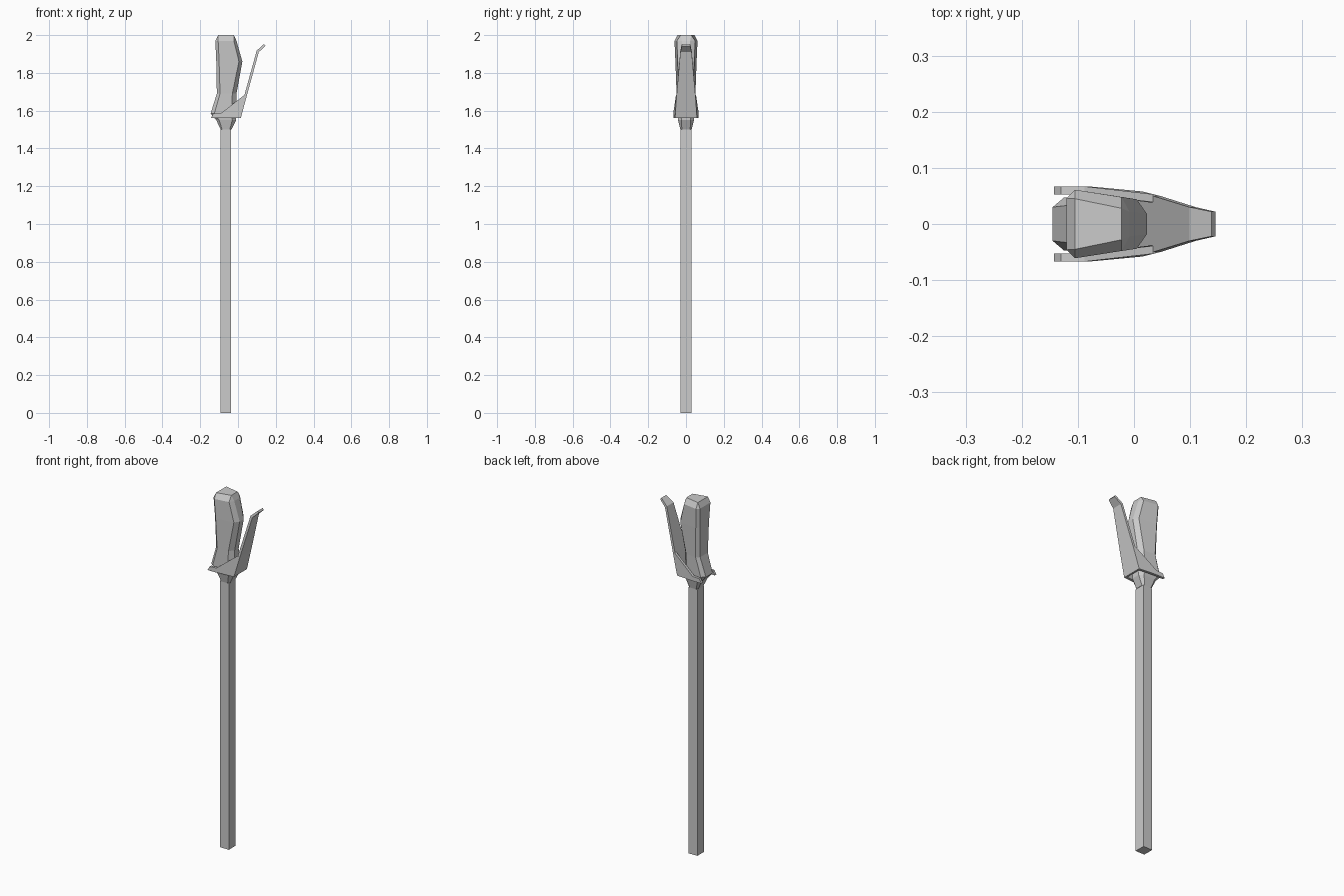
import bpy
import bmesh


def loft(name, rings):
    """Skin a list of equal-length point rings and cap both ends."""
    bm = bmesh.new()
    loops = [[bm.verts.new(p) for p in ring] for ring in rings]
    n = len(loops[0])
    for a, b in zip(loops, loops[1:]):
        for i in range(n):
            j = (i + 1) % n
            bm.faces.new((a[i], a[j], b[j], b[i]))
    bm.faces.new(loops[0][::-1])
    bm.faces.new(loops[-1])
    bmesh.ops.remove_doubles(bm, verts=bm.verts[:], dist=0.0001)
    bmesh.ops.recalc_face_normals(bm, faces=bm.faces[:])
    mesh = bpy.data.meshes.new(name)
    bm.to_mesh(mesh)
    bm.free()
    ob = bpy.data.objects.new(name, mesh)
    bpy.context.collection.objects.link(ob)
    return ob


# Square pole
def square(z):
    return [(-0.092, -0.03, z), (-0.036, -0.03, z), (-0.036, 0.03, z), (-0.092, 0.03, z)]


loft("pole", [square(0), square(1.5)])


# Grip with an eight-sided section: back edge, wide back corner, front corner, front edge
def grip_ring(z, *half):
    return [(x, -y, z) for x, y in half] + [(x, y, z) for x, y in reversed(half)]


loft("grip", [
    grip_ring(1.50, (-0.092, 0.022), (-0.084, 0.03), (-0.044, 0.03), (-0.034, 0.022)),
    grip_ring(1.55, (-0.115, 0.028), (-0.100, 0.042), (-0.030, 0.042), (-0.010, 0.024)),
    grip_ring(1.585, (-0.145, 0.030), (-0.125, 0.047), (-0.035, 0.044), (-0.008, 0.020)),
    grip_ring(1.69, (-0.112, 0.034), (-0.095, 0.050), (-0.030, 0.042), (-0.008, 0.018)),
    grip_ring(1.86, (-0.115, 0.040), (-0.100, 0.056), (0.005, 0.044), (0.023, 0.018)),
    grip_ring(1.97, (-0.120, 0.046), (-0.105, 0.061), (-0.022, 0.048), (-0.008, 0.022)),
    grip_ring(2.00, (-0.105, 0.045), (-0.105, 0.045), (-0.022, 0.028), (-0.022, 0.028)),
])

# Lever blade: (outer x, outer z, inner x, inner z, half width) from base to bent tip
blade = [
    (0.015, 1.562, 0.002, 1.565, 0.058),
    (0.047, 1.680, 0.034, 1.683, 0.050),
    (0.110, 1.910, 0.099, 1.918, 0.030),
    (0.145, 1.943, 0.138, 1.953, 0.022),
]
loft("lever_blade", [
    [(xo, -w, zo), (xo, w, zo), (xi, w, zi), (xi, -w, zi)] for xo, zo, xi, zi, w in blade
])

# Side cheeks joining the lever to the collar: (x, z, outer y)
cheek = [
    (-0.143, 1.562, 0.067), (-0.08, 1.562, 0.067), (0.015, 1.562, 0.058),
    (0.047, 1.680, 0.050), (0.034, 1.683, 0.053), (-0.088, 1.588, 0.067),
    (-0.130, 1.585, 0.067),
]
for name, s in (("cheek_front", -1), ("cheek_back", 1)):
    loft(name, [[(x, s * (y - t), z) for x, z, y in cheek] for t in (0, 0.014)])
